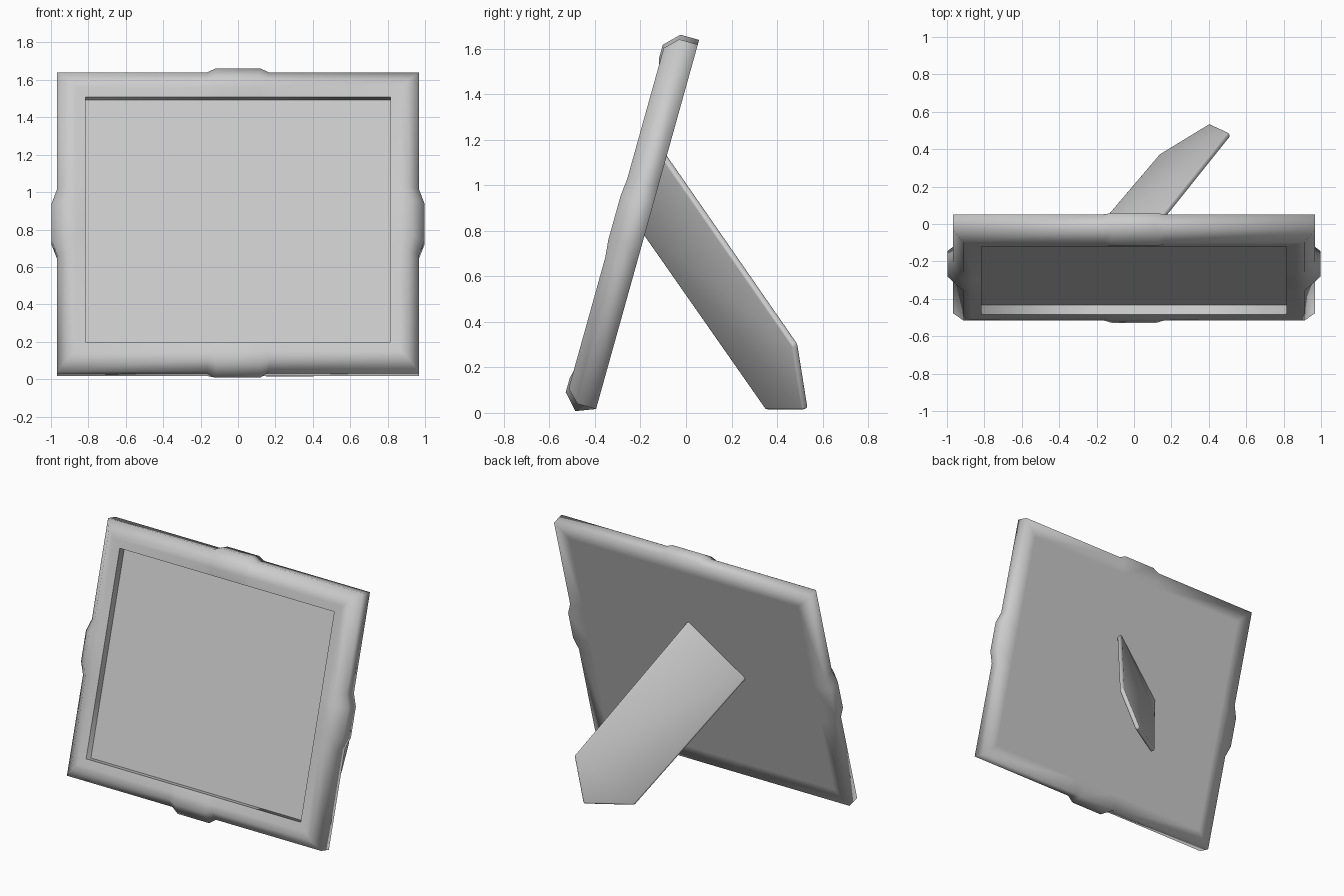
import bpy, bmesh, math
from mathutils import Vector

cube = bpy.data.objects.get("Cube")
if cube:
    bpy.data.objects.remove(cube)

grey = bpy.data.materials.new("plain grey")
grey.use_nodes = True
tone = (0.6, 0.6, 0.6, 1)
grey.diffuse_color = tone
grey.node_tree.nodes["Principled BSDF"].inputs["Base Color"].default_value = tone

TILT = math.radians(15.6)
UP = Vector((0, math.sin(TILT), math.cos(TILT)))
BACK = Vector((0, math.cos(TILT), -math.sin(TILT)))
MID = 0.741                      # frame centre along the slope
HALF_W, HALF_H = 0.968, 0.831


def make_object(name, bm):
    bmesh.ops.recalc_face_normals(bm, faces=bm.faces)
    mesh = bpy.data.meshes.new(name)
    bm.to_mesh(mesh)
    bm.free()
    mesh.materials.append(grey)
    obj = bpy.data.objects.new(name, mesh)
    bpy.context.collection.objects.link(obj)
    return obj


def place(x, u, v):
    return Vector((x, 0, 0)) + UP * (MID + u) + BACK * v


# Frame section: inset from the outer edge, depth, clasp bulge out, bulge forward
SECTION = [(0.10, -0.385, 0, 0), (0, -0.385, 1, 0), (0, -0.47, 1, 0),
           (0.055, -0.525, 0.6, 0.008), (0.10, -0.525, 0, 0.008),
           (0.152, -0.521, 0, 0), (0.152, -0.467, 0, 0), (0.165, -0.467, 0, 0)]


def station_ring(inset, depth, out, fwd):
    """Points around the rectangle, swelling at the middle of each side."""
    points = []
    sides = [((1, 0), (0, 1), 0.03), ((0, 1), (-1, 0), 0.021),
             ((-1, 0), (0, -1), 0.03), ((0, -1), (1, 0), 0.033)]
    for normal, along, bulge in sides:
        horizontal = normal[0] == 0
        reach = (HALF_H if horizontal else HALF_W) - inset
        corner = (HALF_W if horizontal else HALF_H) - inset
        wide, narrow = (0.165, 0.12) if horizontal else (0.18, 0.10)
        # lower clasp stays flush with the back edge
        grow = 0 if normal[1] < 0 and depth > -0.4 else bulge * out
        for t, k in ((-corner, 0), (-wide, 0), (-narrow, 1), (narrow, 1), (wide, 0)):
            r = reach + grow * k
            points.append(place(normal[0] * r + along[0] * t,
                                normal[1] * r + along[1] * t, depth - fwd * k))
    return points


# Frame with backing and recessed panel
bm = bmesh.new()
rings = [[bm.verts.new(p) for p in station_ring(*row)] for row in SECTION]
for a, b in zip(rings, rings[1:]):
    for i in range(len(a)):
        j = (i + 1) % len(a)
        bm.faces.new((a[i], a[j], b[j], b[i]))
bm.faces.new(rings[0])
bm.faces.new(rings[-1])
for f in bm.faces:
    f.smooth = True
# crisp line where the panel meets the recess wall and at the recess lip
for ring in (rings[5], rings[6]):
    for i in range(len(ring)):
        bm.edges.get((ring[i], ring[i - 1])).smooth = False
make_object("picture_frame", bm)

# Slanted support leg, its upper end sunk into the backing
top, low = Vector((0.065, -0.075, 1.10)), Vector((-0.32, -0.18, 0.79))
tip, heel, toe = Vector((0.51, 0.48, 0.30)), Vector((0.41, 0.525, 0.017)), Vector((0.14, 0.36, 0.017))
sink = (top - tip).normalized() * 0.06
outline = [top + sink, tip, heel, toe, low + sink]
normal = (tip - top).cross(low - top).normalized()
bm = bmesh.new()
sheets = [[bm.verts.new(p + normal * s * 0.015) for p in outline] for s in (-1, 1)]
for sheet in sheets:
    bm.faces.new(sheet)
for i in range(len(outline)):
    bm.faces.new((sheets[0][i - 1], sheets[0][i], sheets[1][i], sheets[1][i - 1]))
leg = make_object("support_leg", bm)
bevel = leg.modifiers.new("soft edges", "BEVEL")
bevel.width, bevel.segments = 0.01, 2
for p in leg.data.polygons:
    p.use_smooth = True
